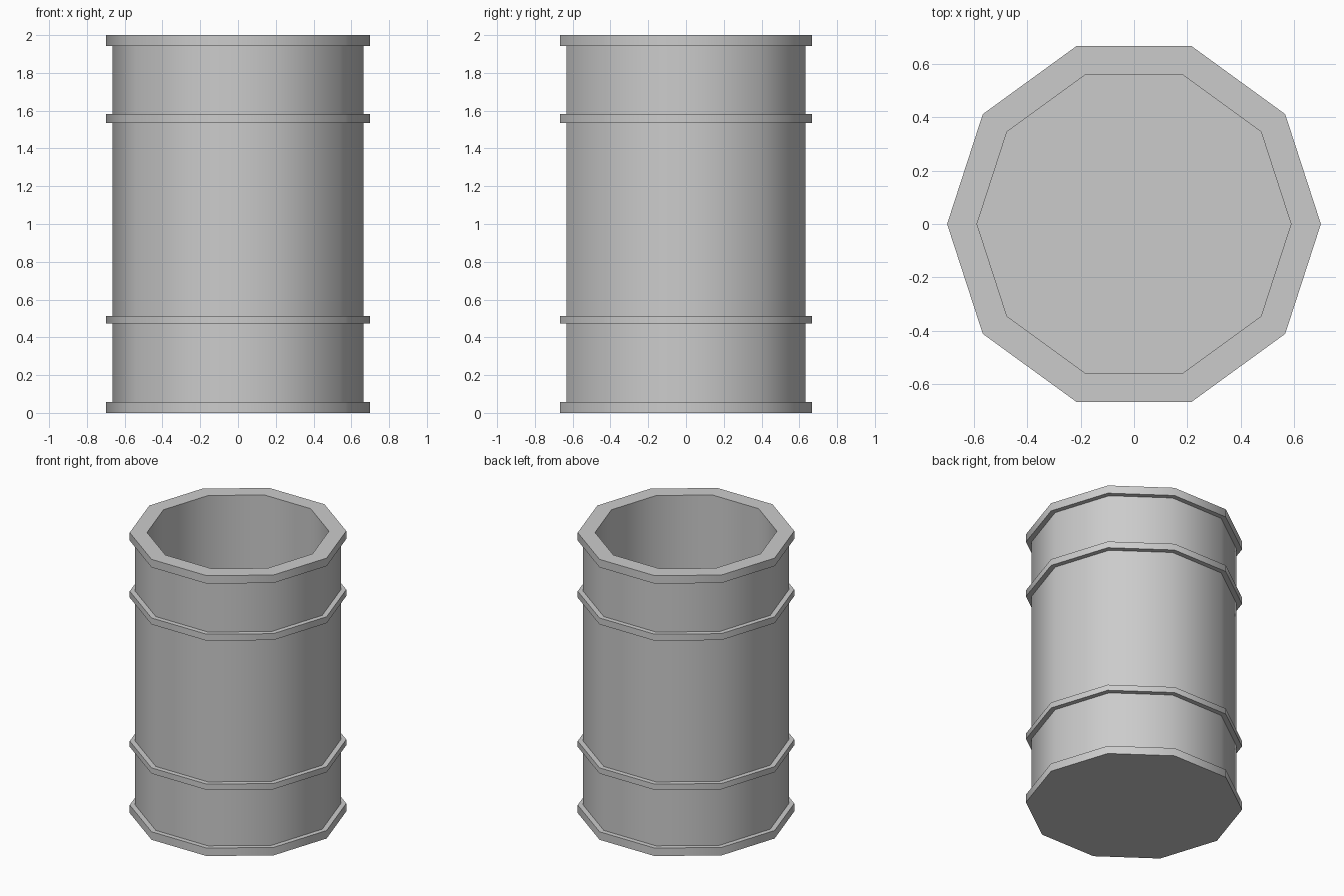
import bpy, bmesh
from math import cos, sin, pi

if "Cube" in bpy.data.objects:
    bpy.data.objects.remove(bpy.data.objects["Cube"])

SIDES = 10
BODY_R, HOOP_R, INNER_R = 0.665, 0.70, 0.588
HEIGHT, FLOOR_Z = 2.0, 0.06


def lathe(name, profile):
    """Spin an (r, z) profile around z; r = 0 ends close to a flat cap."""
    bm = bmesh.new()
    rings = [[bm.verts.new((r * cos(2 * pi * i / SIDES), r * sin(2 * pi * i / SIDES), z))
              for i in range(SIDES)] for r, z in profile]
    for a, b in zip(rings, rings[1:]):
        for i in range(SIDES):
            j = (i + 1) % SIDES
            bm.faces.new((a[i], a[j], b[j], b[i]))
    bm.faces.new(rings[0][::-1])
    bm.faces.new(rings[-1])
    bmesh.ops.recalc_face_normals(bm, faces=bm.faces)
    mesh = bpy.data.meshes.new(name)
    bm.to_mesh(mesh)
    bm.free()
    obj = bpy.data.objects.new(name, mesh)
    bpy.context.collection.objects.link(obj)
    bpy.ops.object.select_all(action='DESELECT')
    obj.select_set(True)
    bpy.context.view_layer.objects.active = obj
    bpy.ops.object.shade_smooth_by_angle(angle=pi / 4)
    return obj


# Outer wall with raised hoops: bottom rim, two middle hoops, top rim
profile = []
for low, high in [(0.0, 0.057), (0.472, 0.513), (1.536, 1.582), (1.943, HEIGHT)]:
    if low > 0:
        profile.append((BODY_R, low))
    profile += [(HOOP_R, low), (HOOP_R, high)]
    if high < HEIGHT:
        profile.append((BODY_R, high))

# Inner wall down to the floor
profile += [(INNER_R, HEIGHT), (INNER_R, FLOOR_Z)]

lathe("barrel", profile)
